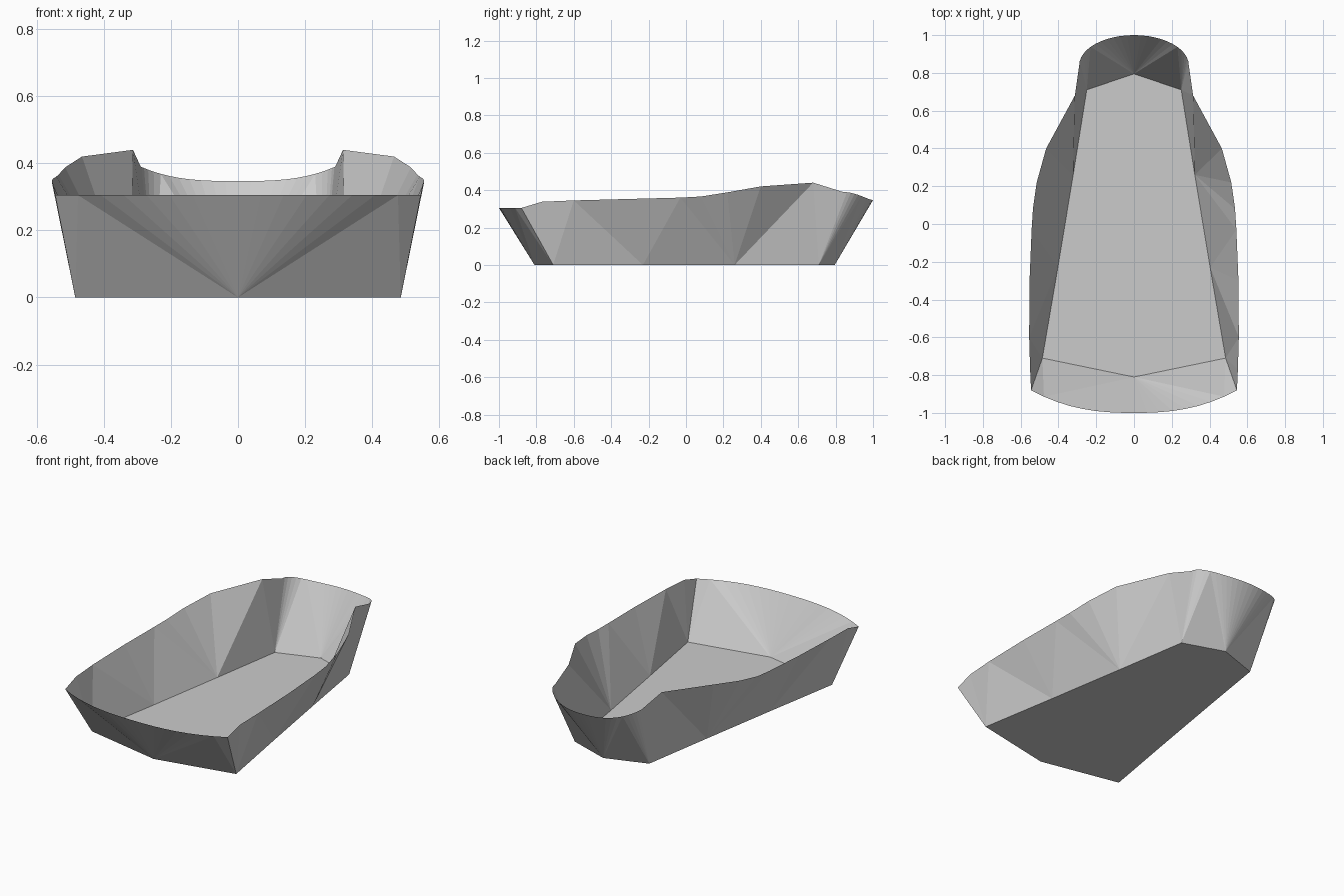
import bpy, bmesh, math

cube = bpy.data.objects.get("Cube")
if cube:
    bpy.data.objects.remove(cube, do_unlink=True)

grey = bpy.data.materials.new("plain_grey")
grey.use_nodes = True
colour = (0.6, 0.6, 0.6, 1)
grey.diffuse_color = colour
grey.node_tree.nodes["Principled BSDF"].inputs["Base Color"].default_value = colour


def front_curve(steps=8):
    """Gently bowed front rim, centre to corner."""
    for i in range(steps):
        t = i / steps
        yield (0.545 * t, -1 + 0.12 * t ** 2.5, 0.305)


def back_curve(steps=12):
    """Rounded back rim, shoulder to centre."""
    for i in range(steps + 1):
        a = math.pi / 2 * (1 - i / steps)
        s = max(0.0, math.sin(a))
        yield (0.29 * s, 0.84 + 0.16 * math.cos(a), 0.347 + 0.043 * s ** 3)


# Rim of the left half, from front centre to back centre
side = [(0.545, -0.88, 0.305), (0.55, -0.77, 0.338), (0.555, -0.6, 0.345),
        (0.553, -0.3, 0.353), (0.542, -0.03, 0.36), (0.535, 0.08, 0.366),
        (0.515, 0.22, 0.388), (0.465, 0.4, 0.42), (0.313, 0.68, 0.44)]
rim = list(front_curve()) + side + list(back_curve())

# Floor corners, each with the y where its fan of wall triangles ends
floor = [((0, -0.81), -0.91), ((0.485, -0.71), -0.6), ((0.403, -0.23), -0.03),
         ((0.322, 0.26), 0.68), ((0.25, 0.71), 0.94), ((0, 0.795), 1.0)]

bm = bmesh.new()
rim_verts = [bm.verts.new(p) for p in rim]
floor_verts = [bm.verts.new((x, y, 0)) for (x, y), _ in floor]

# Walls: a fan at each floor corner, then one triangle to the next corner
r = 0
for i, (_, end_y) in enumerate(floor):
    while r + 1 < len(rim) and rim[r + 1][1] <= end_y + 0.001:
        bm.faces.new((floor_verts[i], rim_verts[r + 1], rim_verts[r]))
        r += 1
    if i + 1 < len(floor):
        bm.faces.new((floor_verts[i], floor_verts[i + 1], rim_verts[r]))

# Flat floor
bm.faces.new(floor_verts[::-1])

mesh = bpy.data.meshes.new("open_hull")
bm.to_mesh(mesh)
bm.free()
mesh.materials.append(grey)
hull = bpy.data.objects.new("open_hull", mesh)
bpy.context.collection.objects.link(hull)

# Right half
mirror = hull.modifiers.new("mirror", 'MIRROR')
mirror.use_axis[0] = True
mirror.use_mirror_merge = True
mirror.merge_threshold = 0.0005
